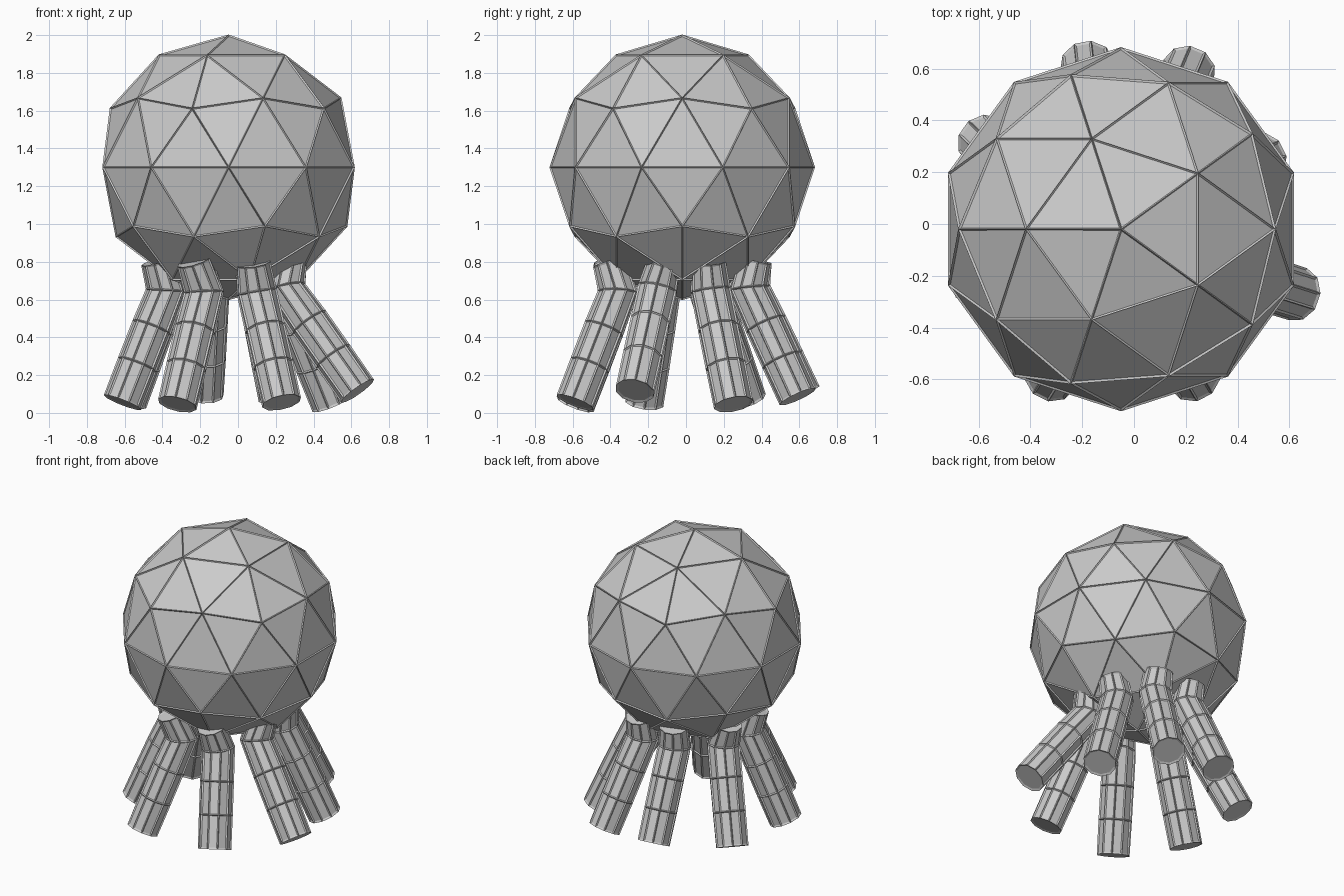
import bpy, bmesh
from math import pi, cos, sin
from mathutils import Vector

if "Cube" in bpy.data.objects:
    bpy.data.objects.remove(bpy.data.objects["Cube"])

CENTRE = Vector((-0.05, -0.02, 1.3))
SIDES = 10


def add_ridges(obj, thickness):
    # thin raised seams along every edge
    m = obj.modifiers.new("seams", 'WIREFRAME')
    m.thickness = thickness
    m.use_replace = False
    m.use_even_offset = False
    m.offset = 0


# faceted head
bpy.ops.mesh.primitive_ico_sphere_add(subdivisions=2, radius=0.695,
                                      location=CENTRE, rotation=(0, 0, pi))
head = bpy.context.object
head.name = "head"
add_ridges(head, 0.016)


def leg(name, top, joint, foot):
    top, joint, foot = Vector(top), Vector(joint), Vector(foot)
    lower = (foot - joint).normalized()
    upper = (joint - top).normalized()
    # ring positions: hip, knee, then three equal lower segments
    rings = [(top, upper, 0.088), (joint, (upper + lower).normalized(), 0.1)]
    rings += [(joint.lerp(foot, i / 3), lower, 0.1) for i in (1, 2, 3)]
    side = Vector((-(foot.y - CENTRE.y), foot.x - CENTRE.x, 0)).normalized()
    bm = bmesh.new()
    loops = []
    for p, d, r in rings:
        u = (side - d * side.dot(d)).normalized()
        v = d.cross(u)
        loops.append([bm.verts.new(p + r * (u * cos(2 * pi * k / SIDES) + v * sin(2 * pi * k / SIDES)))
                      for k in range(SIDES)])
    for a, b in zip(loops, loops[1:]):
        for k in range(SIDES):
            n = (k + 1) % SIDES
            bm.faces.new((a[k], a[n], b[n], b[k]))
    bm.faces.new(loops[0])
    bm.faces.new(loops[-1])
    bmesh.ops.recalc_face_normals(bm, faces=bm.faces)
    mesh = bpy.data.meshes.new(name)
    bm.to_mesh(mesh)
    bm.free()
    obj = bpy.data.objects.new(name, mesh)
    bpy.context.collection.objects.link(obj)
    add_ridges(obj, 0.016)


# eight splayed legs: hip, knee, foot centre
leg("leg_right_front", (0.27, -0.12, 0.79), (0.25, -0.15, 0.66), (0.63, -0.27, 0.12))
leg("leg_front_right", (0.08, -0.40, 0.79), (0.10, -0.36, 0.64), (0.23, -0.585, 0.06))
leg("leg_front_left", (-0.23, -0.40, 0.80), (-0.18, -0.36, 0.64), (-0.32, -0.585, 0.05))
leg("leg_left_front", (-0.42, -0.15, 0.80), (-0.38, -0.13, 0.65), (-0.61, -0.22, 0.06))
leg("leg_left_back", (-0.41, 0.13, 0.80), (-0.37, 0.12, 0.65), (-0.58, 0.32, 0.07))
leg("leg_back_left", (-0.16, 0.36, 0.80), (-0.15, 0.34, 0.66), (-0.18, 0.61, 0.10))
leg("leg_back_right", (0.10, 0.36, 0.80), (0.10, 0.33, 0.66), (0.21, 0.59, 0.09))
leg("leg_right_back", (0.27, 0.12, 0.79), (0.25, 0.13, 0.65), (0.49, 0.25, 0.05))
